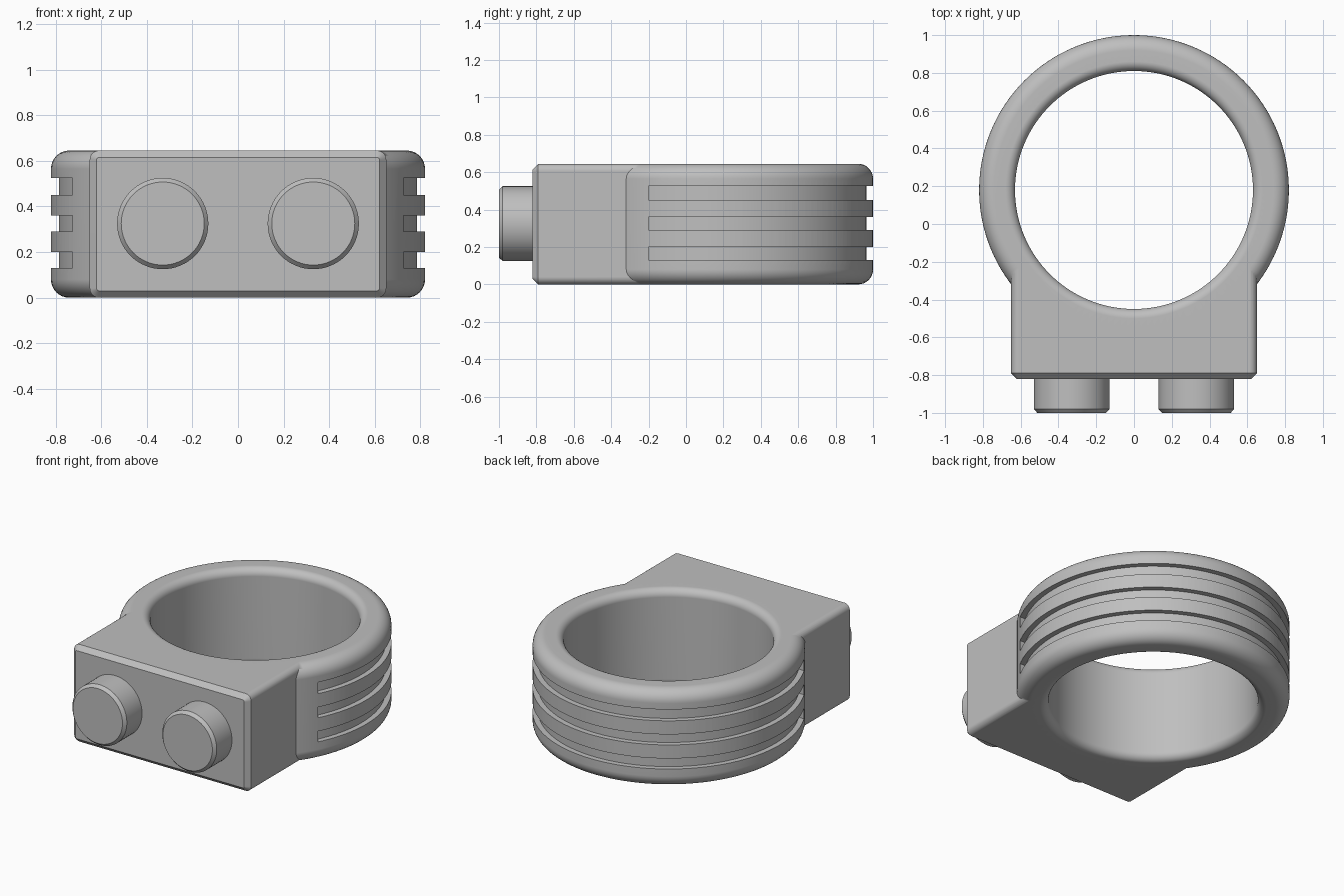
import bpy, bmesh, math
from mathutils import Matrix, Vector

cube = bpy.data.objects.get("Cube")
if cube:
    bpy.data.objects.remove(cube, do_unlink=True)

HEIGHT = 0.645
CENTRE_Y = 0.18
OUTER, HOLE = 0.82, 0.63

grey = bpy.data.materials.new("plain grey")
grey.use_nodes = True
COLOUR = (0.52, 0.52, 0.52, 1)
grey.diffuse_color = COLOUR
grey.node_tree.nodes["Principled BSDF"].inputs["Base Color"].default_value = COLOUR


def to_object(name, bm):
    bmesh.ops.recalc_face_normals(bm, faces=bm.faces)
    mesh = bpy.data.meshes.new(name)
    bm.to_mesh(mesh)
    bm.free()
    mesh.materials.append(grey)
    obj = bpy.data.objects.new(name, mesh)
    bpy.context.collection.objects.link(obj)
    return obj


def lathe(profile, steps, closed=False):
    """Spin an (r, z) profile around the z axis."""
    bm = bmesh.new()
    verts = [bm.verts.new((r, 0, z)) for r, z in profile]
    edges = [bm.edges.new(pair) for pair in zip(verts, verts[1:])]
    if closed:
        edges.append(bm.edges.new((verts[-1], verts[0])))
    bmesh.ops.spin(bm, geom=verts + edges, cent=(0, 0, 0), axis=(0, 0, 1),
                   angle=math.tau, steps=steps, use_merge=True)
    bmesh.ops.remove_doubles(bm, verts=bm.verts, dist=1e-5)
    return bm


def arc(r, z, radius, start, end, steps=8):
    angles = [math.radians(start + (end - start) * i / steps) for i in range(steps + 1)]
    return [(r + radius * math.cos(a), z + radius * math.sin(a)) for a in angles]


def select_only(obj):
    bpy.ops.object.select_all(action='DESELECT')
    obj.select_set(True)
    bpy.context.view_layer.objects.active = obj


def combine(target, tool, operation):
    mod = target.modifiers.new("combine", 'BOOLEAN')
    mod.operation, mod.object, mod.solver = operation, tool, 'EXACT'
    select_only(target)
    bpy.ops.object.modifier_apply(modifier=mod.name)
    bpy.data.objects.remove(tool, do_unlink=True)


def finish(obj):
    select_only(obj)
    bpy.ops.object.shade_smooth_by_angle(angle=math.radians(30))
    mod = obj.modifiers.new("even shading", 'WEIGHTED_NORMAL')
    mod.keep_sharp = True


# Round body with filleted rims
F = 0.08
rim = arc(OUTER - F, F, F, -90, 0) + arc(OUTER - F, HEIGHT - F, F, 0, 90)
bm = lathe([(0, 0)] + rim + [(0, HEIGHT)], 128)
bm.transform(Matrix.Translation((0, CENTRE_Y, 0)))
body = to_object("ring_body", bm)

# Front block: long edges rounded, front edge chamfered
FRONT, BACK = -0.82, 0.0
bm = bmesh.new()
bmesh.ops.create_cube(bm, size=1, matrix=Matrix.Translation((0, (FRONT + BACK) / 2, HEIGHT / 2))
                      @ Matrix.Diagonal((1.3, BACK - FRONT, HEIGHT, 1)))
long_edges = [e for e in bm.edges if abs(e.verts[0].co.y - e.verts[1].co.y) > 0.1]
bmesh.ops.bevel(bm, geom=long_edges, offset=0.04, segments=6, profile=0.5, affect='EDGES')
front_edges = [e for e in bm.edges if all(v.co.y < FRONT + 0.001 for v in e.verts)]
bmesh.ops.bevel(bm, geom=front_edges, offset=0.03, segments=1, affect='EDGES')
combine(body, to_object("block_tool", bm), 'UNION')

# Through hole with rounded lips
L = 0.05
lips = arc(HOLE + L, L, L, 270, 180) + arc(HOLE + L, HEIGHT - L, L, 180, 90)
bm = lathe([(0, -0.1), (HOLE + L, -0.1)] + lips
           + [(HOLE + L, HEIGHT + 0.1), (0, HEIGHT + 0.1)], 128)
bm.transform(Matrix.Translation((0, CENTRE_Y, 0)))
combine(body, to_object("hole_tool", bm), 'DIFFERENCE')

# Three grip grooves around the back, stopping at a flat end wall
for low, high in ((0.13, 0.20), (0.29, 0.36), (0.45, 0.525)):
    bm = lathe([(0.785, low), (0.9, low), (0.9, high), (0.785, high)], 128, closed=True)
    bm.transform(Matrix.Translation((0, CENTRE_Y, 0)))
    cut = bmesh.ops.bisect_plane(bm, geom=bm.verts[:] + bm.edges[:] + bm.faces[:],
                                 plane_co=Vector((0, -0.2, 0)), plane_no=Vector((0, 1, 0)),
                                 clear_inner=True)
    rims = [g for g in cut["geom_cut"] if isinstance(g, bmesh.types.BMEdge)]
    bmesh.ops.holes_fill(bm, edges=rims, sides=0)
    combine(body, to_object("groove_tool", bm), 'DIFFERENCE')
finish(body)

# Two chamfered pegs on the front face
for side, x in (("right", -0.33), ("left", 0.33)):
    bm = lathe([(0, 0), (0.2, 0), (0.2, 0.175), (0.182, 0.195), (0, 0.195)], 64)
    bm.transform(Matrix.Translation((x, -0.805, 0.325)) @ Matrix.Rotation(math.pi / 2, 4, 'X'))
    finish(to_object(side + "_peg", bm))
